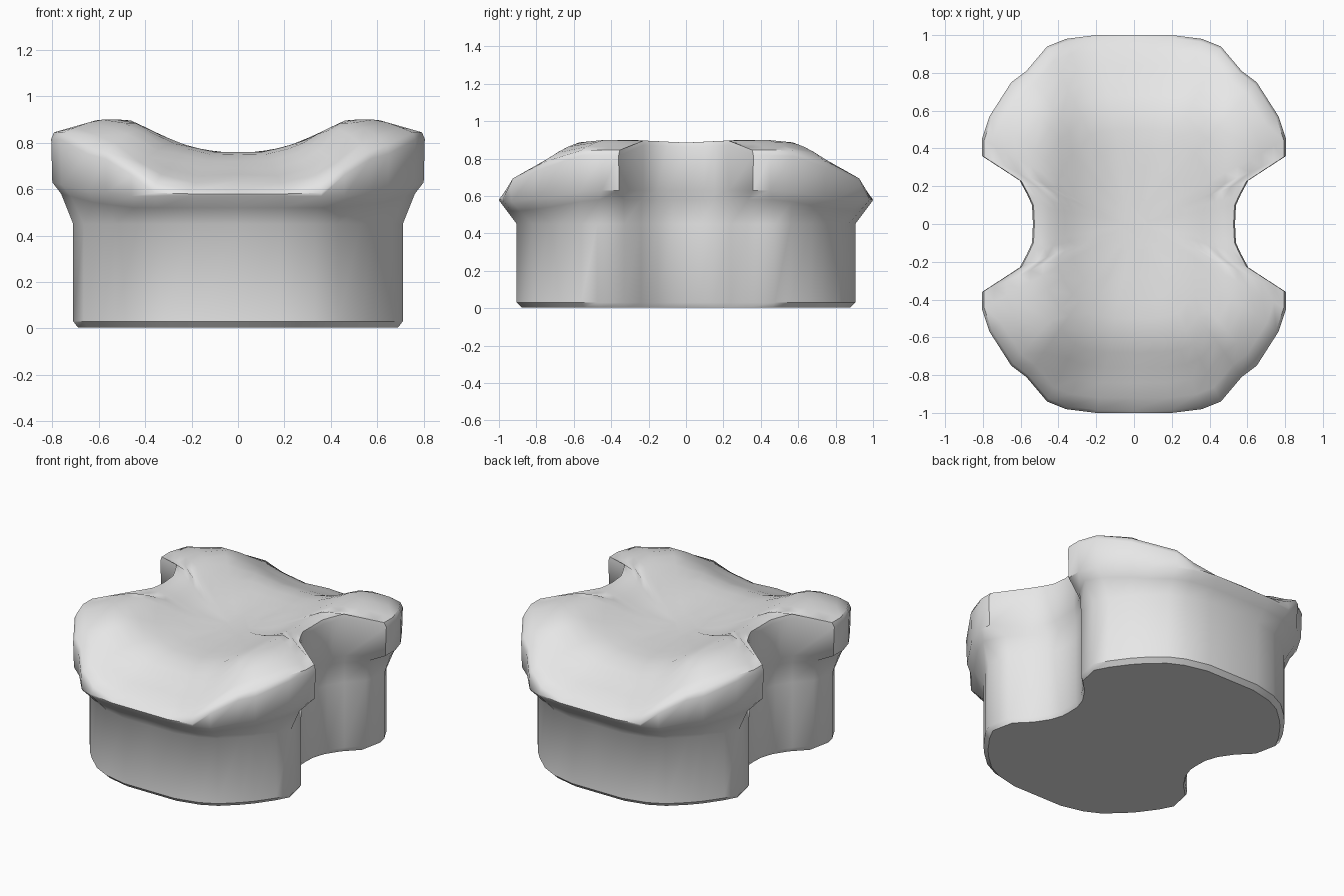
import bpy, bmesh, math

cube = bpy.data.objects.get("Cube")
if cube:
    bpy.data.objects.remove(cube, do_unlink=True)

# One plain material
grey = bpy.data.materials.new("light_grey")
grey.use_nodes = True
grey.diffuse_color = (0.8, 0.8, 0.8, 1)
grey.node_tree.nodes["Principled BSDF"].inputs["Base Color"].default_value = (0.8, 0.8, 0.8, 1)

# Quarter outlines, from the side notch round to the end; points correspond
BASE = [(.5, 0), (.503, .07), (.53, .15), (.59, .24), (.68, .33), (.71, .475), (.665, .56),
        (.585, .67), (.53, .73), (.43, .82), (.33, .87), (.18, .905), (0, .905)]
RIM = [(.535, 0), (.54, .1), (.565, .155), (.605, .23), (.805, .36), (.805, .45), (.765, .57),
       (.65, .75), (.57, .81), (.46, .94), (.36, .98), (.2, 1), (0, 1)]
# Height across the saddle, and how far it drops towards each end
SADDLE = [(0, .76), (.1, .76), (.2, .782), (.3, .815), (.4, .868), (.47, .9), (.6, .9), (.67, .88), (.81, .84)]
DROP = [(0, .015), (.3, 0), (.5, 0), (.6, .02), (.7, .075), (.8, .14), (.87, .175), (.95, .22), (1, .3)]


def curve(points, t):
    """Read a piecewise linear curve at t."""
    for (a, u), (b, v) in zip(points, points[1:]):
        if t <= b:
            return u + (v - u) * (t - a) / (b - a)
    return points[-1][1]


def mirror(quarter):
    """Mirror a quarter outline into a full loop."""
    half = quarter + [(-x, y) for x, y in reversed(quarter[:-1])]
    return half + [(x, -y) for x, y in reversed(half[1:-1])]


def top_height(x, y):
    x, y = abs(x), abs(y)
    drop = curve(DROP, y) * (0.6 + 0.4 * min(x / 0.5, 1))
    return max(curve(SADDLE, x) - drop, .59)


def lip_height(y):
    """Underside of the overhang: higher at the lobes than at the ends."""
    return .63 - .06 * min(max((abs(y) - .5) / .4, 0), 1)


base, rim = mirror(BASE), mirror(RIM)


def scaled(loop, s):
    return [(x * s, y * s) for x, y in loop]


def flare(p, q):
    """Middle of the flare; the notch walls stay upright up to the shelf."""
    t = .12 if abs(q[1]) < .4 else .55
    return (p[0] + (q[0] - p[0]) * t, p[1] + (q[1] - p[1]) * t, lip_height(q[1]) - .05)


def lip(p, q):
    t = .95
    return (p[0] + (q[0] - p[0]) * t, p[1] + (q[1] - p[1]) * t, lip_height(q[1]))


# Stack of loops from the floor up to the rim
rings = [[(x, y, .003) for x, y in scaled(base, .97)],
         [(x, y, .03) for x, y in base],
         [(x, y, .45) for x, y in base],
         [flare(p, q) for p, q in zip(base, rim)],
         [lip(p, q) for p, q in zip(base, rim)],
         [(x, y, max(top_height(x, y) - .025, lip_height(y) + .01)) for x, y in rim]]
# Loops closing inwards over the saddle
for s in (.985, .92, .84, .76, .68, .6, .5, .4, .28, .14):
    rings.append([(x, y, top_height(x, y)) for x, y in scaled(rim, s)])

bm = bmesh.new()
loops = [[bm.verts.new(p) for p in ring] for ring in rings]
n = len(base)
for low, high in zip(loops, loops[1:]):
    for i in range(n):
        j = (i + 1) % n
        bm.faces.new((low[i], low[j], high[j], high[i]))
bm.faces.new(list(reversed(loops[0])))
bm.faces.new(loops[-1])
bmesh.ops.recalc_face_normals(bm, faces=bm.faces)

mesh = bpy.data.meshes.new("saddle_block")
bm.to_mesh(mesh)
bm.free()
mesh.materials.append(grey)
block = bpy.data.objects.new("saddle_block", mesh)
bpy.context.collection.objects.link(block)

# Smooth the curved walls, keep the hard edges
bpy.ops.object.select_all(action='DESELECT')
block.select_set(True)
bpy.context.view_layer.objects.active = block
bpy.ops.object.shade_smooth_by_angle(angle=math.radians(42))
